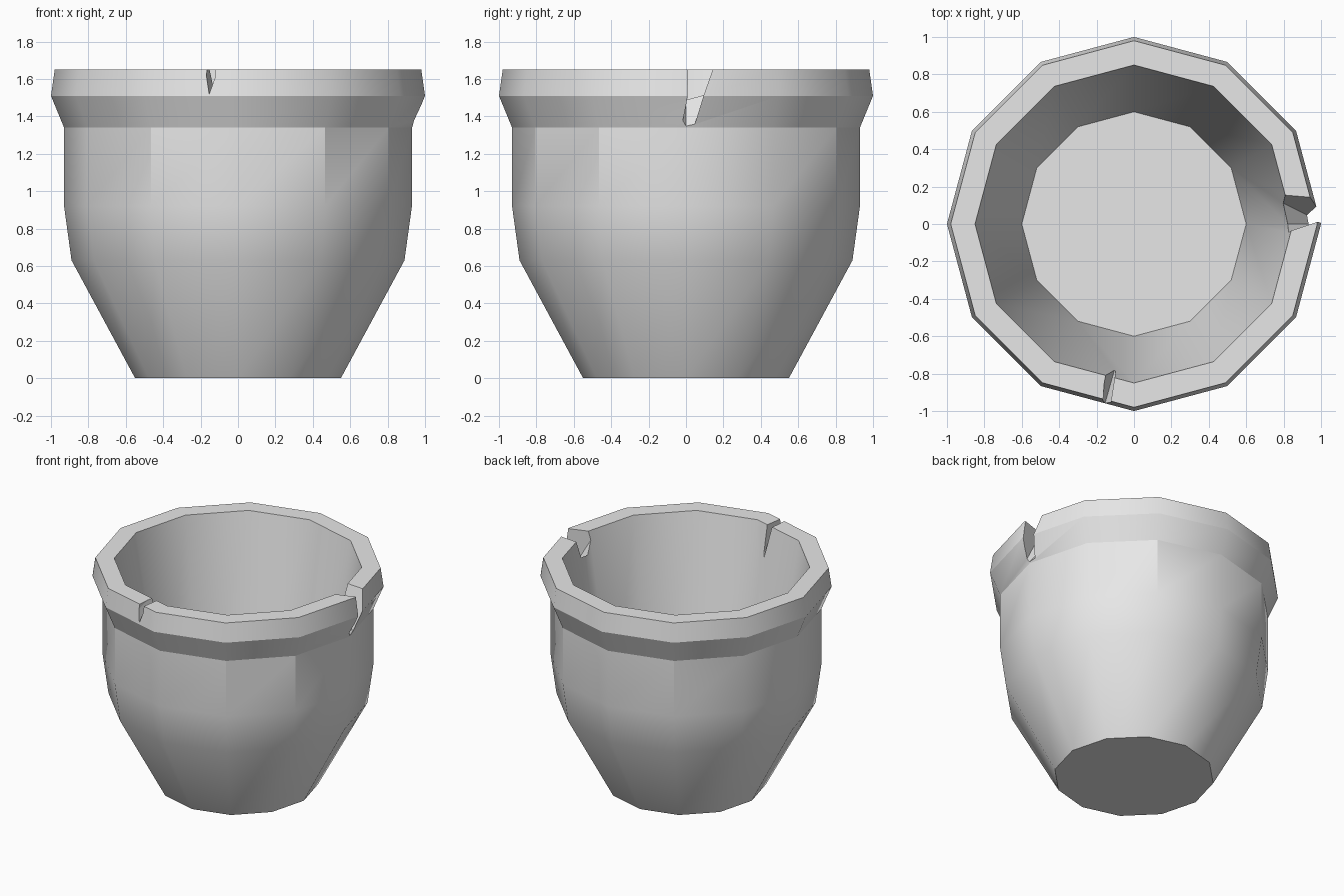
import bpy, bmesh
from math import cos, sin, pi

cube = bpy.data.objects.get("Cube")
if cube:
    bpy.data.objects.remove(cube, do_unlink=True)

stone = bpy.data.materials.new("grey_clay")
stone.use_nodes = True
GREY = (0.8, 0.8, 0.8, 1)
stone.diffuse_color = GREY
stone.node_tree.nodes["Principled BSDF"].inputs["Base Color"].default_value = GREY


def make_object(name, bm):
    bmesh.ops.recalc_face_normals(bm, faces=bm.faces)
    mesh = bpy.data.meshes.new(name)
    bm.to_mesh(mesh)
    bm.free()
    mesh.materials.append(stone)
    obj = bpy.data.objects.new(name, mesh)
    bpy.context.collection.objects.link(obj)
    return obj


# Pot wall: a twelve-sided lathe, as (radius, height, crisp edge)
SIDES = 12
PROFILE = [(0.55, 0, True), (0.89, 0.63, False), (0.93, 0.92, False),
           (0.93, 1.34, True), (1.0, 1.51, True), (0.98, 1.65, True),
           (0.85, 1.65, True), (0.6, 0.2, True)]
CREASED_CORNERS = (2, 4, 8, 10, 11)

bm = bmesh.new()
rings = [[bm.verts.new((r * cos(2 * pi * i / SIDES), r * sin(2 * pi * i / SIDES), z))
          for i in range(SIDES)] for r, z, crisp in PROFILE]
for low, high in zip(rings, rings[1:]):
    for i in range(SIDES):
        j = (i + 1) % SIDES
        bm.faces.new((low[i], low[j], high[j], high[i]))
bm.faces.new(rings[0])
bm.faces.new(rings[-1])
for face in bm.faces:
    face.smooth = len(face.verts) == 4

# Crisp rim, base and floor edges, and a few creases below the rim
for ring, (r, z, crisp) in zip(rings, PROFILE):
    for i in range(SIDES):
        if crisp:
            bm.edges.get((ring[i], ring[(i + 1) % SIDES])).smooth = False
for i in CREASED_CORNERS:
    bm.edges.get((rings[2][i], rings[3][i])).smooth = False
pot = make_object("pot", bm)


# Chips in the rim: wedges lofted through the wall and cut away
def cut_chip(name, inner, outer):
    bm = bmesh.new()
    for t in (-0.5, 1.6):
        for a, b in zip(inner, outer):
            bm.verts.new([p + t * (q - p) for p, q in zip(a, b)])
    bmesh.ops.convex_hull(bm, input=bm.verts)
    cutter = make_object(name, bm)
    cutter.hide_render = True
    mod = pot.modifiers.new(name, "BOOLEAN")
    mod.operation = "DIFFERENCE"
    mod.solver = "EXACT"
    mod.object = cutter
    bpy.context.view_layer.objects.active = pot
    bpy.ops.object.modifier_apply(modifier=name)
    bpy.data.objects.remove(cutter, do_unlink=True)


cut_chip("side_chip",
         [(0.82, y, z) for y, z in ((-0.04, 1.7), (0, 1.49), (0.1, 1.49), (0.17, 1.7))],
         [(0.94, y, z) for y, z in ((0, 1.7), (0, 1.34), (0.04, 1.34), (0.16, 1.7))])
cut_chip("front_crack",
         [(x, -0.8, z) for x, z in ((-0.15, 1.7), (-0.11, 1.43), (-0.1, 1.7))],
         [(x, -0.96, z) for x, z in ((-0.16, 1.7), (-0.155, 1.52), (-0.125, 1.7))])
